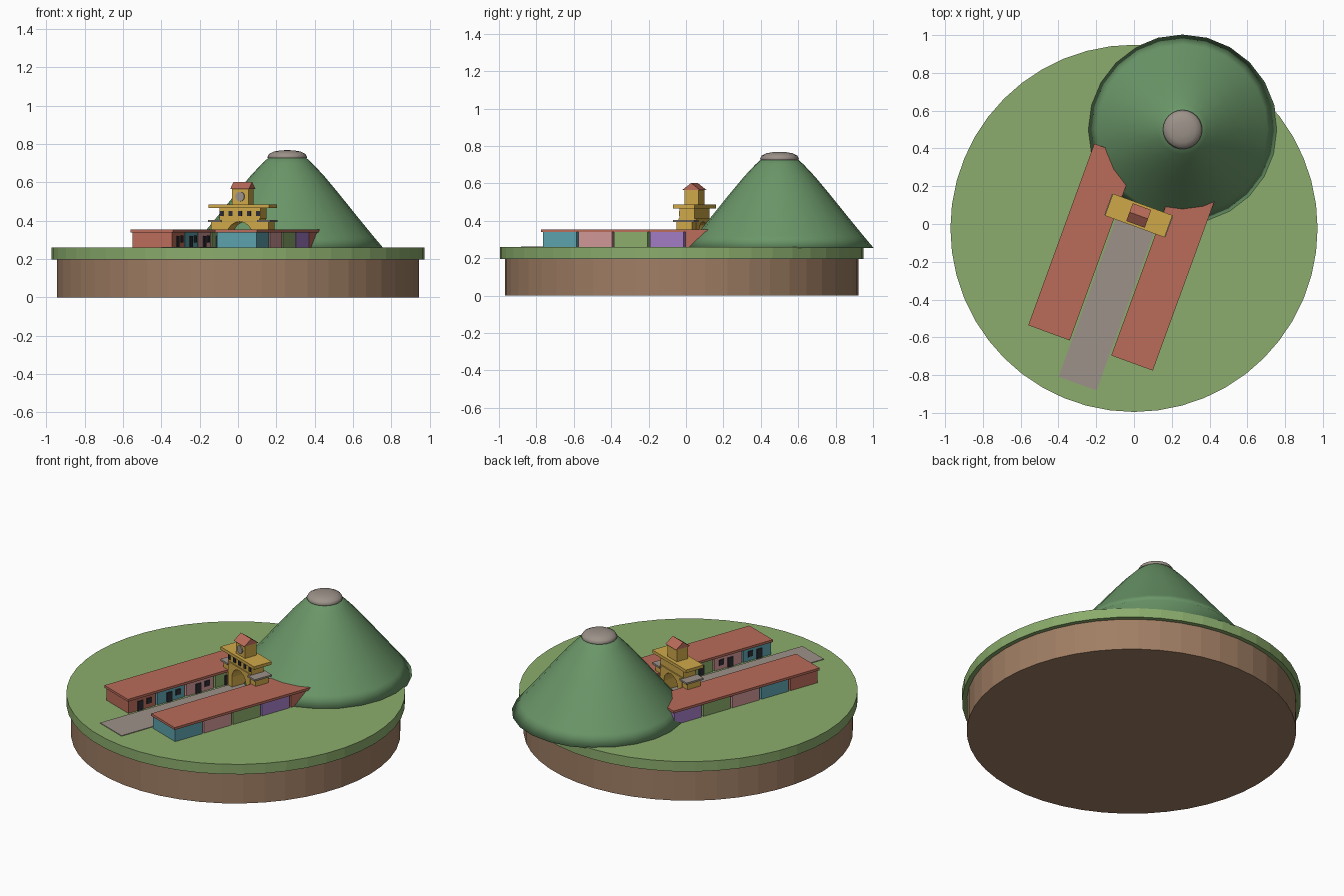
import bpy, bmesh, math
from mathutils import Matrix, Vector

if "Cube" in bpy.data.objects:
    bpy.data.objects.remove(bpy.data.objects["Cube"])


def material(name, hexcode):
    def linear(c):
        return c / 12.92 if c <= 0.04045 else ((c + 0.055) / 1.055) ** 2.4
    rgb = [linear(b / 255) for b in bytes.fromhex(hexcode)] + [1]
    m = bpy.data.materials.new(name)
    m.use_nodes = True
    m.diffuse_color = rgb
    m.node_tree.nodes["Principled BSDF"].inputs["Base Color"].default_value = rgb
    return m


EARTH = material("earth brown", "A07E64")
GRASS = material("grass green", "8BAC6C")
HILL = material("mountain green", "6A9668")
STONE = material("stone grey", "9C9289")
RED = material("tile red", "BA6C5A")
GOLD = material("golden plaster", "CFA94A")
TEAL = material("teal plaster", "5CA2AC")
PINK = material("pink plaster", "D09696")
PURPLE = material("purple plaster", "A27CC4")
DARK = material("dark glass", "2C2C34")

# The village is laid out in a turned frame: local x across the street, local y along it
VILLAGE = Matrix.Translation((0.025, 0.045, 0)) @ Matrix.Rotation(math.radians(-20), 4, "Z")
GROUND = 0.26


def finish(name, bm, mat, matrix=Matrix()):
    bmesh.ops.recalc_face_normals(bm, faces=bm.faces)
    mesh = bpy.data.meshes.new(name)
    bm.to_mesh(mesh)
    bm.free()
    mesh.materials.append(mat)
    obj = bpy.data.objects.new(name, mesh)
    obj.matrix_world = matrix
    bpy.context.collection.objects.link(obj)
    return obj


def box(name, mat, x, y, z):
    """Box in the village frame from (min, max) pairs."""
    bm = bmesh.new()
    bmesh.ops.create_cube(bm, size=1)
    for v in bm.verts:
        v.co = [(a + b) / 2 + c * (b - a) for c, (a, b) in zip(v.co, (x, y, z))]
    return finish(name, bm, mat, VILLAGE)


def prism(name, mat, outline, direction, start):
    """Outline given as 2D points, placed by start() and extruded along direction."""
    bm = bmesh.new()
    face = bm.faces.new([bm.verts.new(start(a, b)) for a, b in outline])
    ext = bmesh.ops.extrude_face_region(bm, geom=[face], use_keep_orig=True)
    moved = [g for g in ext["geom"] if isinstance(g, bmesh.types.BMVert)]
    bmesh.ops.translate(bm, verts=moved, vec=Vector(direction))
    return finish(name, bm, mat, VILLAGE)


def lathe(name, mat, profile, centre, sides, smooth=False):
    """Closed solid turned from (radius, z) points, bottom to top."""
    bm = bmesh.new()
    rings = []
    for r, z in profile:
        rings.append([bm.verts.new((r * math.cos(i * math.tau / sides),
                                    r * math.sin(i * math.tau / sides), z))
                      for i in range(sides)])
    for low, high in zip(rings, rings[1:]):
        for i in range(sides):
            j = (i + 1) % sides
            bm.faces.new((low[i], low[j], high[j], high[i]))
    bm.faces.new(rings[0])
    bm.faces.new(rings[-1])
    for f in bm.faces:
        f.smooth = smooth
    return finish(name, bm, mat, Matrix.Translation((*centre, 0)))


# Island
ISLAND = (0, -0.023)
lathe("earth_base", EARTH, [(0.945, 0), (0.945, 0.2)], ISLAND, 48)
lathe("grass_disc", GRASS, [(0.972, 0.197), (0.972, GROUND)], ISLAND, 48)

# Mountain with rounded stone summit
PEAK = (0.257, 0.5)
lathe("mountain", HILL, [(0.503, 0.255), (0.45, 0.318), (0.36, 0.428), (0.27, 0.54),
                         (0.19, 0.636), (0.13, 0.7), (0.1, 0.727), (0.06, 0.74)],
      PEAK, 24, True)
lathe("mountain_summit", STONE, [(0.098, 0.722), (0.104, 0.732), (0.095, 0.748),
                                 (0.07, 0.761), (0.035, 0.767), (0.008, 0.768)],
      PEAK, 24, True)

# Street
box("street", STONE, (-0.107, 0.107), (-0.947, 0.1), (GROUND - 0.005, GROUND + 0.004))

# Two rows of five shops, with doors and windows facing the street
PAINT = [RED, TEAL, PINK, GRASS, PURPLE]
FRONT, PITCH = -0.742, 0.203
for row, side in (("left", 1), ("right", -1)):
    def across(a, b):
        return tuple(sorted((side * a, side * b)))
    for i in range(5):
        mat = PAINT[(i + (side > 0)) % 5]
        y = FRONT + i * PITCH
        label = f"{row}_shop_{i + 1}"
        box(label, mat, across(0.124, 0.344), (y + 0.005, y + PITCH - 0.008), (GROUND, 0.341))
        box(label + "_door", DARK, across(0.119, 0.126),
            (y + 0.068, y + 0.106), (GROUND, 0.32))
        box(label + "_window", DARK, across(0.119, 0.126),
            (y + 0.132, y + 0.166), (0.287, 0.322))
    box(row + "_row_roof", RED, across(0.117, 0.351),
        (FRONT - 0.004, FRONT + 5 * PITCH + 0.004), (0.339, 0.354))

# Station gate: arched lower storey
arch = [(0.07 * math.cos(math.pi * i / 12), 0.325 + 0.07 * math.sin(math.pi * i / 12))
        for i in range(13)]
outline = ([(0.11, GROUND), (0.11, 0.412), (-0.11, 0.412), (-0.11, GROUND), (-0.07, GROUND)]
           + arch[::-1] + [(0.07, GROUND)])
prism("station_arch", GOLD, outline, (0, 0.1, 0), lambda a, b: (a, -0.05, b))

# Side wings with flat stone roofs
for row, side in (("left", 1), ("right", -1)):
    box(row + "_wing", GOLD, sorted((side * 0.105, side * 0.16)), (-0.045, 0.045), (GROUND, 0.395))
    box(row + "_wing_roof", STONE, sorted((side * 0.1, side * 0.172)), (-0.06, 0.06), (0.394, 0.405))

# Upper storey and its overhanging flat roof
box("station_upper_storey", GOLD, (-0.115, 0.115), (-0.043, 0.043), (0.41, 0.472))
for i in range(5):
    x = (i - 2) * 0.051
    box(f"station_window_{i + 1}", DARK, (x - 0.01, x + 0.01), (-0.048, -0.04), (0.426, 0.452))
box("station_flat_roof", GOLD, (-0.168, 0.168), (-0.062, 0.062), (0.467, 0.486))

# Clock tower with gabled roof
box("clock_tower", GOLD, (-0.046, 0.046), (-0.04, 0.04), (0.484, 0.568))
prism("clock_tower_roof", RED, [(-0.05, 0.565), (0.05, 0.565), (0, 0.602)], (0.104, 0, 0),
      lambda a, b: (-0.052, a, b))
disc = [(0.025 * math.cos(i * math.tau / 20), 0.526 + 0.025 * math.sin(i * math.tau / 20))
        for i in range(20)]
prism("clock_face", STONE, disc, (0, 0.009, 0), lambda a, b: (a, -0.047, b))
